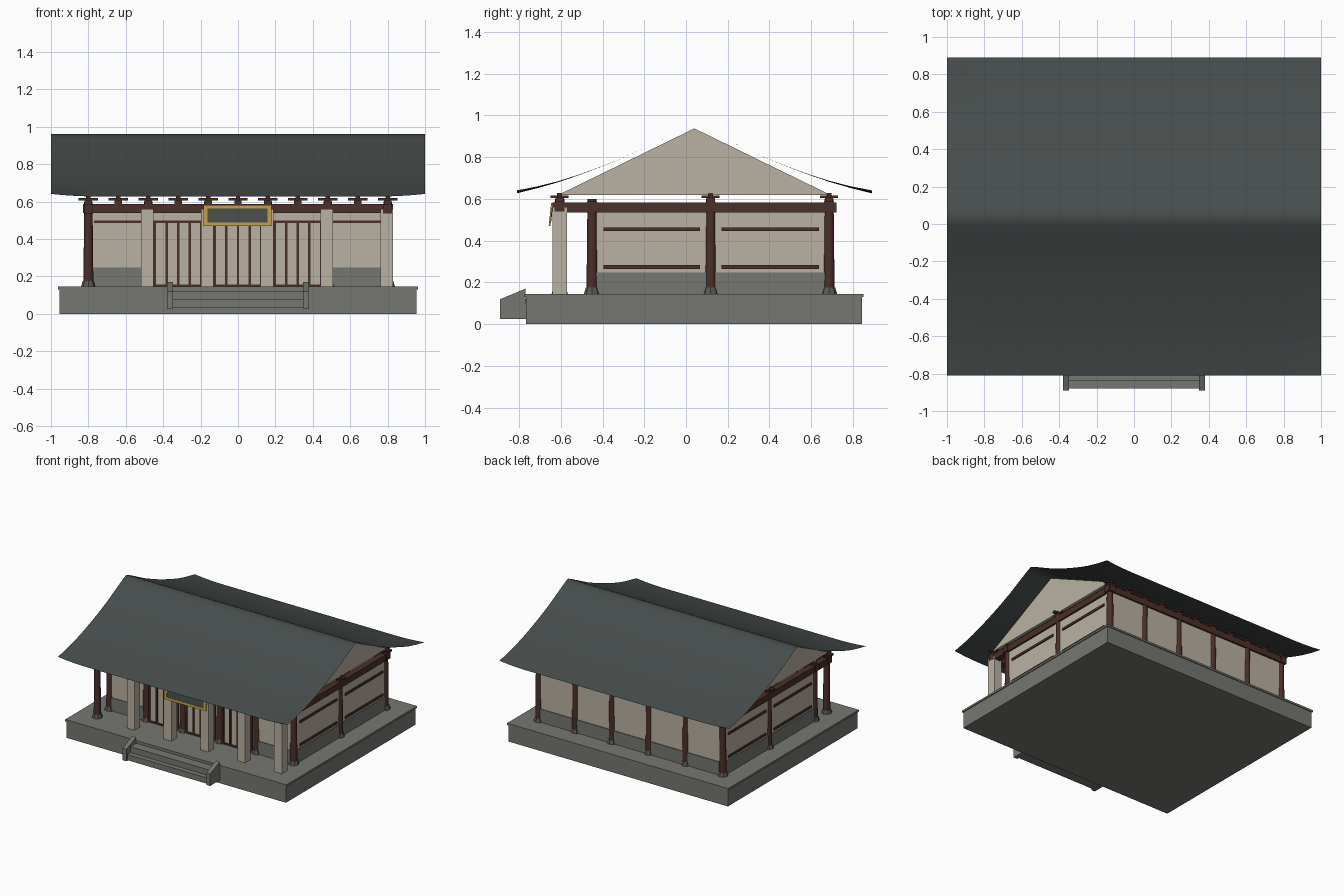
import bpy, bmesh, math

cube = bpy.data.objects.get("Cube")
if cube:
    bpy.data.objects.remove(cube)


def material(name, rgb):
    m = bpy.data.materials.new(name)
    m.use_nodes = True
    m.diffuse_color = (*rgb, 1)
    bsdf = next(n for n in m.node_tree.nodes if n.type == 'BSDF_PRINCIPLED')
    bsdf.inputs["Base Color"].default_value = (*rgb, 1)
    return m


STONE = material("grey stone", (0.18, 0.18, 0.165))
BASE = material("dark stone", (0.10, 0.095, 0.09))
PLASTER = material("warm plaster", (0.49, 0.44, 0.365))
WOOD = material("dark red wood", (0.07, 0.029, 0.023))
TILE = material("slate roof", (0.062, 0.074, 0.072))
GOLD = material("gold trim", (0.50, 0.33, 0.065))


def finish(name, bm, mat):
    bmesh.ops.recalc_face_normals(bm, faces=bm.faces)
    me = bpy.data.meshes.new(name)
    bm.to_mesh(me)
    bm.free()
    me.materials.append(mat)
    ob = bpy.data.objects.new(name, me)
    bpy.context.collection.objects.link(ob)
    return ob


def add_box(bm, x, y, z):
    """Add a box from (min, max) ranges."""
    vs = bmesh.ops.create_cube(bm, size=1)["verts"]
    for v in vs:
        for i, (a, b) in enumerate((x, y, z)):
            v.co[i] = (a + b) / 2 + v.co[i] * (b - a)


def boxes(name, mat, *items):
    bm = bmesh.new()
    for item in items:
        add_box(bm, *item)
    return finish(name, bm, mat)


def around(c, half):
    return (c - half, c + half)


def side_prism(name, mat, profile, x):
    """Extrude a (y, z) outline along x."""
    bm = bmesh.new()
    face = bm.faces.new([bm.verts.new((x[0], y, z)) for y, z in profile])
    ext = bmesh.ops.extrude_face_region(bm, geom=[face])["geom"]
    for v in ext:
        if isinstance(v, bmesh.types.BMVert):
            v.co.x = x[1]
    return finish(name, bm, mat)


def smooth(ob, angle):
    bpy.ops.object.select_all(action='DESELECT')
    ob.select_set(True)
    bpy.context.view_layer.objects.active = ob
    bpy.ops.object.shade_smooth_by_angle(angle=math.radians(angle))


# Layout
BAYS = [-0.8 + 0.32 * i for i in range(6)]
PORCH, FRONT, MID, BACK = -0.605, -0.45, 0.118, 0.685
FLOOR = 0.145

# Platform and steps
boxes("platform", STONE, ((-0.955, 0.955), (-0.767, 0.843), (0, 0.13)))
boxes("platform_lip", STONE, ((-0.962, 0.962), (-0.773, 0.85), (0.13, FLOOR)))
boxes("steps", STONE,
      ((-0.35, 0.35), (-0.88, -0.76), (0.03, 0.075)),
      ((-0.35, 0.35), (-0.84, -0.76), (0.075, 0.12)))
rail = [(-0.89, 0.025), (-0.89, 0.12), (-0.77, 0.17), (-0.765, 0.025)]
side_prism("step_rail_right", STONE, rail, (-0.38, -0.347))
side_prism("step_rail_left", STONE, rail, (0.347, 0.38))

# Round columns on flared stone bases
spots = [(x, y) for y in (FRONT, BACK) for x in BAYS]
spots += [(-0.8, MID), (0.8, MID), (-0.8, PORCH)]
shafts, feet = bmesh.new(), bmesh.new()
for x, y in spots:
    for bm, r1, r2, z1, z2, n in ((shafts, 0.027, 0.022, FLOOR, 0.6, 16),
                                  (feet, 0.039, 0.03, FLOOR, 0.175, 8)):
        vs = bmesh.ops.create_cone(bm, cap_ends=True, segments=n, radius1=r1,
                                   radius2=r2, depth=z2 - z1)["verts"]
        bmesh.ops.translate(bm, verts=vs, vec=(x, y, (z1 + z2) / 2))
smooth(finish("round_columns", shafts, WOOD), 40)
finish("column_bases", feet, BASE)

# Square porch columns
boxes("porch_columns", PLASTER,
      *[(around(x - 0.005, 0.034), around(PORCH, 0.034), (FLOOR, 0.56))
        for x in BAYS[1:]])

# Beams
boxes("long_beams", WOOD,
      *[((-0.83, 0.83), around(y, 0.024), (0.54, 0.588))
        for y in (PORCH, FRONT, BACK)])
boxes("side_beams", WOOD,
      *[(around(x, 0.024), (-0.64, 0.72), (0.535, 0.584)) for x in (-0.8, 0.8)])

# Crossed brackets under the eaves
spots = [(-0.8 + 0.16 * i, y) for i in range(11) for y in (PORCH, BACK)]
spots += [(-0.8, MID), (0.8, MID)]
bm = bmesh.new()
for x, y in spots:
    add_box(bm, around(x, 0.02), around(y, 0.02), (0.58, 0.607))
    add_box(bm, around(x, 0.052), around(y, 0.012), (0.605, 0.619))
    add_box(bm, around(x, 0.012), around(y, 0.043), (0.605, 0.617))
    add_box(bm, around(x, 0.012), around(y, 0.012), (0.615, 0.628))
finish("brackets", bm, WOOD)

# Walls: plaster above a stone base course
T = 0.01
boxes("plaster_walls", PLASTER,
      ((-0.8, 0.8), around(FRONT, T), (FLOOR, 0.55)),
      ((-0.8, 0.8), around(BACK, T), (FLOOR, 0.55)),
      (around(-0.8, T), (FRONT, BACK), (FLOOR, 0.55)),
      (around(0.8, T), (FRONT, BACK), (FLOOR, 0.55)))
S = 0.016
boxes("wall_base_course", STONE,
      ((-0.8, -0.5), around(FRONT, S), (FLOOR, 0.248)),
      ((0.5, 0.8), around(FRONT, S), (FLOOR, 0.248)),
      ((-0.8, 0.8), around(BACK, S), (FLOOR, 0.248)),
      (around(-0.8, S), (FRONT, BACK), (FLOOR, 0.248)),
      (around(0.8, S), (FRONT, BACK), (FLOOR, 0.248)))

# Side window rails
boxes("side_window_rails", WOOD,
      *[(around(x, 0.018), y, around(z, 0.009))
        for x in (-0.8, 0.8) for y in ((-0.395, 0.068), (0.17, 0.638))
        for z in (0.455, 0.274)])

# Front rail, door sill and door battens
boxes("front_rails", WOOD,
      ((-0.77, 0.77), around(FRONT, 0.018), (0.485, 0.498)),
      ((-0.48, 0.48), around(FRONT, 0.018), (FLOOR, 0.157)))
boxes("door_battens", WOOD,
      *[(around(c + d, 0.0065), around(FRONT, 0.018), (FLOOR, 0.49))
        for c in (-0.32, 0, 0.32) for d in (-0.124, -0.062, 0, 0.062, 0.124)])

# Gable walls
for name, x in (("gable_right", -0.8), ("gable_left", 0.8)):
    side_prism(name, PLASTER, [(-0.615, 0.618), (0.04, 0.938), (0.695, 0.618)],
               around(x, 0.012))

# Curved roof sheet with slightly lifted corners
half = [(0, 0.962), (0.045, 0.942), (0.14, 0.893), (0.24, 0.842), (0.35, 0.793),
        (0.45, 0.753), (0.55, 0.715), (0.65, 0.681), (0.75, 0.652), (0.85, 0.627)]
profile = [(-d, z) for d, z in reversed(half[1:])] + half
bm = bmesh.new()
rows = []
for i in range(41):
    x = -1 + i / 20
    end = max(0, (abs(x) - 0.75) / 0.25) ** 2
    rows.append([bm.verts.new((x, 0.04 + d, z + 0.014 * end * (d / 0.85) ** 4))
                 for d, z in profile])
for a, b in zip(rows, rows[1:]):
    for j in range(len(a) - 1):
        bm.faces.new((a[j], b[j], b[j + 1], a[j + 1]))
roof = finish("roof", bm, TILE)
if roof.data.polygons[0].normal.z < 0:
    roof.data.flip_normals()
smooth(roof, 80)

# Name board: framed blank panel, leaning forward
frame = bmesh.new()
add_box(frame, (-0.185, 0.18), (-0.008, 0), (-0.056, -0.037))
add_box(frame, (-0.185, 0.18), (-0.008, 0), (0.037, 0.056))
add_box(frame, (-0.185, -0.163), (-0.008, 0), (-0.037, 0.037))
add_box(frame, (0.158, 0.18), (-0.008, 0), (-0.037, 0.037))
board_frame = finish("board_frame", frame, GOLD)
board_panel = boxes("board_panel", TILE,
                    ((-0.165, 0.16), (-0.004, 0.002), (-0.04, 0.04)))
for ob in (board_frame, board_panel):
    ob.location = (0, -0.644, 0.525)
    ob.rotation_euler.x = math.radians(-6)
